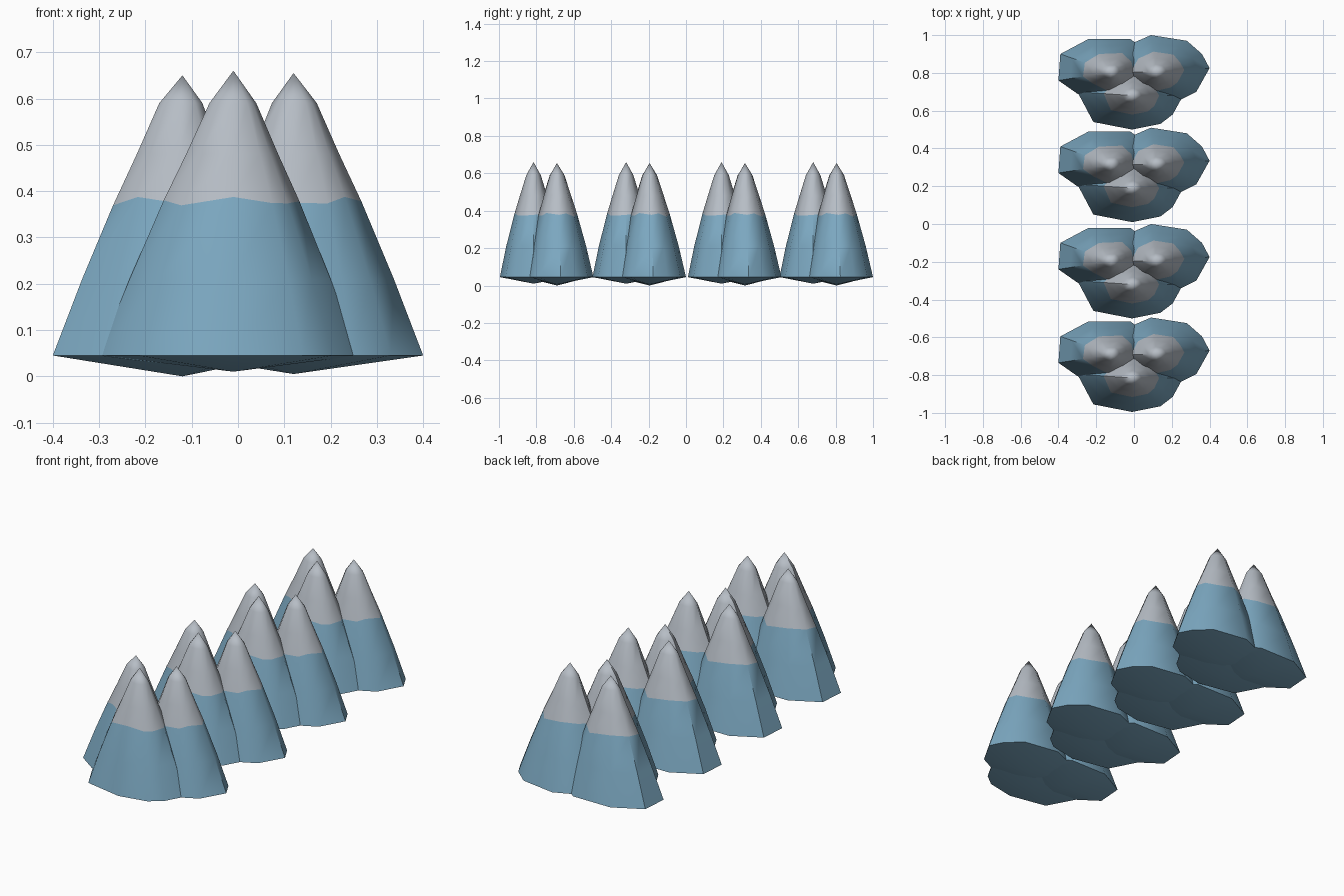
import bpy, bmesh, math

if "Cube" in bpy.data.objects:
    bpy.data.objects.remove(bpy.data.objects["Cube"])


def material(name, rgb):
    m = bpy.data.materials.new(name)
    m.diffuse_color = (*rgb, 1)
    m.use_nodes = True
    m.node_tree.nodes["Principled BSDF"].inputs["Base Color"].default_value = m.diffuse_color
    return m


rock = material("blue rock", (0.20, 0.39, 0.53))
snow = material("grey snow", (0.47, 0.51, 0.56))

# Height and width scale of each ring, from foot to shoulder
RINGS = [(0.045, 1.0), (0.21, 0.79), (0.378, 0.545), (0.48, 0.375), (0.59, 0.195)]
SNOW_RING = 2

# Each peak: name, tip x, tip y, tip height, bottom height, foot outline around the tip
PEAKS = [
    ("back_left_peak", -0.12, 0.805, 0.65, 0.0,
     [(0.22, -0.03), (0.20, 0.10), (0.10, 0.175), (-0.12, 0.175), (-0.27, 0.095),
      (-0.28, -0.045), (-0.18, -0.115), (-0.02, -0.18), (0.14, -0.15)]),
    ("back_right_peak", 0.12, 0.805, 0.655, 0.005,
     [(0.28, 0.02), (0.24, 0.095), (0.16, 0.165), (-0.03, 0.195), (-0.18, 0.13),
      (-0.25, 0.0), (-0.16, -0.13), (0.0, -0.17), (0.13, -0.145), (0.21, -0.105)]),
    ("front_peak", -0.01, 0.68, 0.66, 0.01,
     [(0.27, 0.0), (0.20, 0.12), (0.03, 0.18), (-0.15, 0.15), (-0.29, 0.02),
      (-0.205, -0.14), (0.0, -0.18), (0.15, -0.15), (0.215, -0.10)]),
]


def build_peak(name, x, y, top, bottom, outline):
    bm = bmesh.new()
    n = len(outline)
    mean = sum(math.hypot(*p) for p in outline) / n
    rings = []
    for k, (z, s) in enumerate(RINGS):
        ring = []
        blend = 0.4 * k / (len(RINGS) - 1)      # rounder towards the tip
        for i, (px, py) in enumerate(outline):
            f = s * (1 - blend + blend * mean / math.hypot(px, py))
            dz = 0.010 * math.sin(i * 2.3) if k == SNOW_RING else 0
            f -= dz * 1.45
            ring.append(bm.verts.new((x + px * f, y + py * f, z + dz)))
        rings.append(ring)
    tip = bm.verts.new((x, y, top))
    base = bm.verts.new((x, y, bottom))
    for i in range(n):
        j = (i + 1) % n
        bm.faces.new((base, rings[0][j], rings[0][i]))
        for k in range(len(rings) - 1):
            a, b = rings[k], rings[k + 1]
            f = bm.faces.new((a[i], a[j], b[j], b[i]))
            f.material_index = int(k >= SNOW_RING)
        f = bm.faces.new((rings[-1][i], rings[-1][j], tip))
        f.material_index = 1
    bmesh.ops.recalc_face_normals(bm, faces=bm.faces[:])
    # smooth sides with a crisp foot edge
    for f in bm.faces:
        f.smooth = True
    for e in bm.edges:
        if len(e.link_faces) == 2 and e.calc_face_angle() > math.radians(50):
            e.smooth = False
    me = bpy.data.meshes.new(name)
    bm.to_mesh(me)
    bm.free()
    me.materials.append(rock)
    me.materials.append(snow)
    return me


# Four clusters of three peaks, in a row from back to front
meshes = [build_peak(*p) for p in PEAKS]
for c, shift in enumerate((0.0, -0.49, -1.0, -1.5 + 0.005)):
    for p, me in zip(PEAKS, meshes):
        ob = bpy.data.objects.new(f"{p[0]}_{c + 1}", me)
        ob.location.y = shift
        bpy.context.collection.objects.link(ob)
